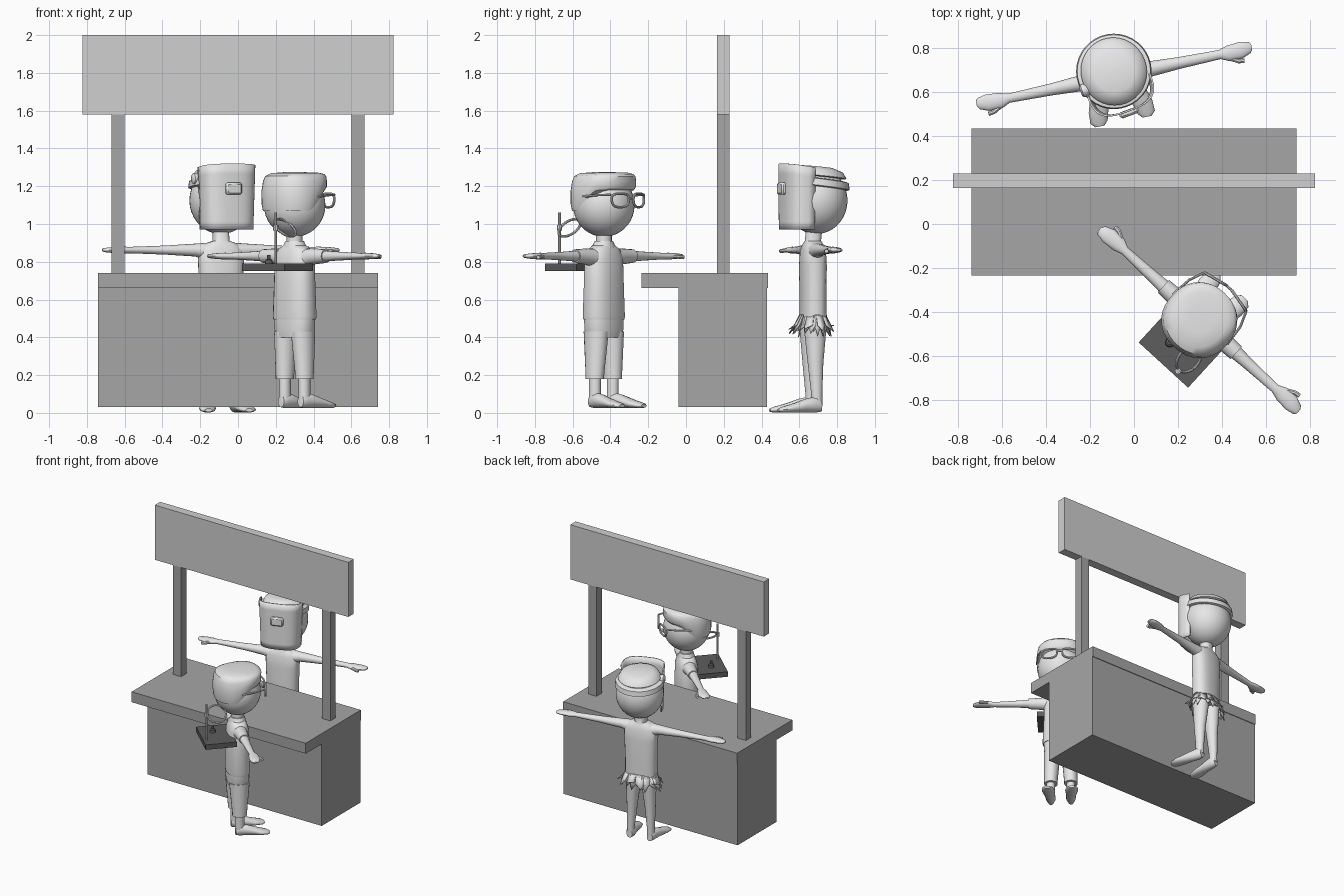
import bpy, bmesh, math, random
from mathutils import Matrix, Vector

if "Cube" in bpy.data.objects:
    bpy.data.objects.remove(bpy.data.objects["Cube"])
random.seed(4)

def material(name, v):
    m = bpy.data.materials.new(name)
    m.diffuse_color = (v, v, v, 1)
    m.use_nodes = True
    m.node_tree.nodes["Principled BSDF"].inputs["Base Color"].default_value = m.diffuse_color
    return m

LIGHT = material("light grey", 0.8)
SIGN = material("sign grey", 0.63)
STALL = material("stall grey", 0.38)
DARK = material("dark grey", 0.11)
I = Matrix.Identity(4)

def finish(name, bm, mat, M=I):
    bmesh.ops.recalc_face_normals(bm, faces=bm.faces)
    bm.transform(M)
    me = bpy.data.meshes.new(name)
    bm.to_mesh(me)
    bm.free()
    me.materials.append(mat)
    ob = bpy.data.objects.new(name, me)
    bpy.context.collection.objects.link(ob)
    return ob

def box(name, lo, hi, mat, M=I):
    bm = bmesh.new()
    bmesh.ops.create_cube(bm, size=1)
    for v in bm.verts:
        v.co = Vector([lo[i] + (v.co[i] + .5) * (hi[i] - lo[i]) for i in range(3)])
    return finish(name, bm, mat, M)

def loft(name, rings, mat, M, axis='z', p=2.0, n=24, fix=None):
    """Rings are (position on axis, centre u, centre v, radius u, radius v)."""
    bm = bmesh.new()
    rows = []
    for a, u, v, ru, rv in rings:
        row = []
        for i in range(n):
            t = 2 * math.pi * i / n
            c, s = math.cos(t), math.sin(t)
            x = u + ru * math.copysign(abs(c) ** (2 / p), c)
            y = v + rv * math.copysign(abs(s) ** (2 / p), s)
            co = {'z': (x, y, a), 'x': (a, x, y), 'y': (x, a, y)}[axis]
            row.append(bm.verts.new(fix(*co) if fix else co))
        rows.append(row)
    for r, q in zip(rows, rows[1:]):
        for i in range(n):
            j = (i + 1) % n
            bm.faces.new((r[i], r[j], q[j], q[i]))
    bm.faces.new(rows[0])
    bm.faces.new(rows[-1])
    return finish(name, bm, mat, M)

def ball(name, c, r, mat, M):
    bm = bmesh.new()
    bmesh.ops.create_uvsphere(bm, u_segments=32, v_segments=18, radius=1)
    return finish(name, bm, mat, M @ Matrix.Translation(c) @ Matrix.Diagonal((*r, 1)))

def wire(name, pts, r, mat, M, cyclic=False, n=8):
    """Round bar following a list of points."""
    bm = bmesh.new()
    P = [Vector(q) for q in pts]
    k = len(P)
    rows = []
    for i in range(k):
        a = P[i - 1] if (i or cyclic) else P[i]
        b = P[(i + 1) % k] if (i < k - 1 or cyclic) else P[i]
        d = (b - a).normalized()
        w = d.cross(Vector((.13, .94, .31))).normalized()
        h = d.cross(w)
        rows.append([bm.verts.new(P[i] + r * (w * math.cos(2 * math.pi * j / n) + h * math.sin(2 * math.pi * j / n)))
                     for j in range(n)])
    for i in range(k if cyclic else k - 1):
        r0, r1 = rows[i], rows[(i + 1) % k]
        for j in range(n):
            bm.faces.new((r0[j], r0[(j + 1) % n], r1[(j + 1) % n], r1[j]))
    if not cyclic:
        bm.faces.new(rows[0])
        bm.faces.new(rows[-1])
    return finish(name, bm, mat, M)

def place(x, y, deg):
    return Matrix.Translation((x, y, 0)) @ Matrix.Rotation(math.radians(deg), 4, 'Z')

def arm(name, s, L, z, M):
    loft(name, [(s * .06, 0, z - .01, .05, .05), (s * .14, 0, z, .037, .034), (s * .3, 0, z, .027, .024),
                (s * (L - .15), 0, z, .021, .017), (s * (L - .11), -.003, z, .036, .018),
                (s * (L - .05), 0, z, .038, .015), (s * (L - .01), .004, z, .026, .011),
                (s * L, .006, z, .012, .006)], LIGHT, M, 'x', n=16)
    wire(name + "_thumb", [(s * (L - .11), -.025, z), (s * (L - .07), -.047, z - .004), (s * (L - .045), -.05, z - .006)],
         .011, LIGHT, M)

def foot(name, s, x0, x1, z, M):
    loft(name, [(.03, s * x0, z + .035, .022, .03), (0, s * x0, z + .043, .034, .043),
                (-.06, s * (x0 * .7 + x1 * .3), z + .036, .036, .036), (-.14, s * (x0 * .25 + x1 * .75), z + .022, .046, .022),
                (-.19, s * x1, z + .015, .04, .015), (-.21, s * x1, z + .012, .02, .009)], LIGHT, M, 'y', n=16)

# Stall: counter, overhanging top, posts and sign
box("counter_body", (-.74, -.04, .03), (.74, .43, .66), STALL)
box("counter_top", (-.74, -.235, .66), (.74, .435, .74), STALL)
for s, side in ((-1, "left"), (1, "right")):
    box("post_" + side, (s * .635 - .035, .165, .74), (s * .635 + .035, .23, 1.58), STALL)
box("sign_board", (-.823, .165, 1.58), (.823, .23, 2), SIGN)

# Masked vendor body
B = place(-.09, .672, 11.7)
loft("vendor_torso", [(.46, 0, 0, .115, .068), (.6, 0, 0, .115, .066), (.78, 0, 0, .122, .068),
                      (.86, 0, 0, .125, .062), (.895, 0, 0, .09, .05), (.91, 0, 0, .045, .042),
                      (.99, 0, .008, .04, .042)], LIGHT, B, p=2.5)
for s, side in ((-1, "right"), (1, "left")):
    arm("vendor_arm_" + side, s, .64, .862, B)
    loft("vendor_leg_" + side, [(.04, s * .075, .005, .026, .03), (.1, s * .075, .005, .027, .03),
                                (.26, s * .068, 0, .038, .042), (.48, s * .056, 0, .055, .064)], LIGHT, B, n=16)
    foot("vendor_foot_" + side, s, .077, .11, .002, B)

# Ragged skirt made of pointed strips in two layers
for layer in range(2):
    bm = bmesh.new()
    k = 18
    for i in range(k):
        def at(t, r, z):
            t *= 2 * math.pi / k
            return bm.verts.new((math.cos(t) * (.116 + r), math.sin(t) * (.07 + r), z))
        i0 = i + .5 * layer
        o = random.uniform(.02, .06)
        z = .415 + .03 * layer + random.uniform(-.015, .025)
        a, b = at(i0 - .7, 0, .52), at(i0 + .7, 0, .52)
        c, d = at(i0 + .6, o * .5, .465), at(i0 - .6, o * .5, .465)
        e = at(i0 + random.uniform(-.5, .5), o, z)
        bm.faces.new((a, b, c, d))
        bm.faces.new((d, c, e))
    ob = finish("ragged_skirt", bm, LIGHT, B)
    ob.modifiers.new("thickness", 'SOLIDIFY').thickness = .005

# Vendor head with welding mask, headband and pivot knob
H = place(-.09, .69, 20)
ball("vendor_head", (0, 0, 1.125), (.168, .165, .178), LIGHT, H)
bm = bmesh.new()
rows = []
for f in (0, .12, .5, .85, 1):
    row = []
    for i in range(25):
        t = math.pi * (1 + i / 24)
        c, s = math.cos(t), math.sin(t)
        w = .142 + .012 * f
        y = -.06 - .13 * abs(s) ** .65
        top = 1.30 - .15 * (y + .06)
        row.append(bm.verts.new((w * math.copysign(abs(c) ** .65, c), y, .97 + f * (top - .97))))
    rows.append(row)
for r, q in zip(rows, rows[1:]):
    for i in range(24):
        bm.faces.new((r[i], r[i + 1], q[i + 1], q[i]))
finish("welding_mask", bm, LIGHT, H).modifiers.new("thickness", 'SOLIDIFY').thickness = .008
win = box("mask_window_frame", (-.045, -.21, 1.155), (.045, -.18, 1.22), LIGHT, H)
win.modifiers.new("round", 'BEVEL').width = .01
loft("mask_pivot_knob", [(-.13, -.03, 1.24, .03, .03), (-.166, -.03, 1.24, .03, .03),
                         (-.174, -.03, 1.24, .02, .02)], LIGHT, H, 'x')
loft("headband", [(1.195, 0, .005, .16, .162), (1.2, 0, .005, .172, .172), (1.235, 0, .005, .167, .167),
                  (1.24, 0, .005, .15, .15)], LIGHT, H, n=36, fix=lambda x, y, z: (x, y, z - .12 * y))
loft("head_strap", [(1.25, 0, .005, .14, .15), (1.255, 0, .005, .15, .155), (1.285, 0, .005, .133, .137),
                    (1.303, 0, 0, .09, .09)], LIGHT, H, n=36, fix=lambda x, y, z: (x, y, z - .1 * y))

# Customer body: shirt, trousers, sleeves, feet
C = place(.30, -.435, 137.5)
loft("shirt", [(.495, 0, 0, .125, .082), (.51, 0, 0, .128, .084), (.7, 0, 0, .12, .08), (.82, 0, 0, .118, .075),
               (.865, 0, 0, .1, .062), (.89, 0, 0, .055, .05)], LIGHT, C, p=2.4)
loft("neck", [(.86, 0, 0, .042, .042), (.98, 0, 0, .042, .042)], LIGHT, C, n=16)
loft("collar", [(.86, 0, 0, .075, .062), (.885, 0, 0, .064, .056), (.91, 0, 0, .05, .048)], LIGHT, C)
loft("trouser_hips", [(.4, 0, 0, .105, .072), (.44, 0, 0, .118, .078), (.5, 0, 0, .12, .078)], LIGHT, C, p=2.4)
for s, side in ((-1, "right"), (1, "left")):
    arm("customer_arm_" + side, s, .614, .83, C)
    loft("sleeve_" + side, [(s * .07, 0, .815, .055, .055), (s * .13, 0, .828, .043, .043),
                            (s * .225, 0, .83, .038, .036)], LIGHT, C, 'x', n=16)
    loft("trouser_leg_" + side, [(.18, s * .07, 0, .047, .052), (.2, s * .07, 0, .047, .052),
                                 (.43, s * .06, 0, .058, .073)], LIGHT, C, n=18)
    loft("ankle_" + side, [(.06, s * .07, 0, .03, .033), (.2, s * .07, 0, .03, .033)], LIGHT, C, n=16)
    foot("customer_foot_" + side, s, .07, .085, .025, C)

# Customer head with hair and glasses
ball("customer_head", (0, 0, 1.1), (.163, .163, .168), LIGHT, C)
def fringe(x, y, z):
    t = min(1, max(0, (.06 - y) / .15))
    low = 1.07 + .11 * t * t * (3 - 2 * t)
    return (x, y, low + (z - 1.04) * (1.274 - low) / .234)
loft("hair", [(1.04, 0, .006, .16, .158), (1.08, 0, .004, .168, .167), (1.16, 0, .004, .168, .168),
              (1.22, 0, 0, .16, .165), (1.25, 0, 0, .148, .155), (1.268, 0, 0, .12, .125),
              (1.274, 0, 0, .06, .06)], LIGHT, C, p=2.2, n=40, fix=fringe)
for s in (-1, 1):
    lens = []
    for i in range(20):
        c, d = math.cos(i * math.pi / 10), math.sin(i * math.pi / 10)
        x = s * .072 + (.054 + .006 * d) * math.copysign(abs(c) ** .7, c)
        lens.append((x, -.2 + .22 * abs(x), 1.125 + .036 * math.copysign(abs(d) ** .7, d)))
    wire("glasses_rim", lens, .007, LIGHT, C, True)
    wire("glasses_temple", [(s * .13, -.17, 1.155), (s * .158, -.1, 1.153), (s * .168, 0, 1.145)], .006, LIGHT, C)
wire("glasses_bridge", [(-.018, -.196, 1.135), (.018, -.196, 1.135)], .006, LIGHT, C)

# Tray behind the customer with a stand, magnifier ring and small weight
box("tray", (-.17, .042, .752), (.135, .265, .79), DARK, C)
wire("stand_pole", [(-.085, .24, .785), (-.085, .24, 1.06)], .007, LIGHT, C)
wire("stand_clamp", [(-.085, .24, .965), (-.085, .24, .995)], .014, LIGHT, C)
ring = []
for i in range(28):
    t = i * math.pi / 14
    x, y = .066 * math.cos(t), .066 * math.sin(t)
    ring.append((-.085 + .7 * x, .168 + y, .98 + .7 * x))
wire("magnifier_ring", ring, .007, LIGHT, C, True)
loft("small_weight", [(.785, .03, .17, .022, .022), (.81, .03, .17, .018, .018), (.815, .03, .17, .008, .008),
                      (.835, .03, .17, .01, .01)], DARK, C, n=16)

# Smooth shading with sharp edges kept
bpy.ops.object.select_all(action='SELECT')
bpy.context.view_layer.objects.active = bpy.data.objects["counter_body"]
bpy.ops.object.shade_smooth_by_angle(angle=math.radians(40))
